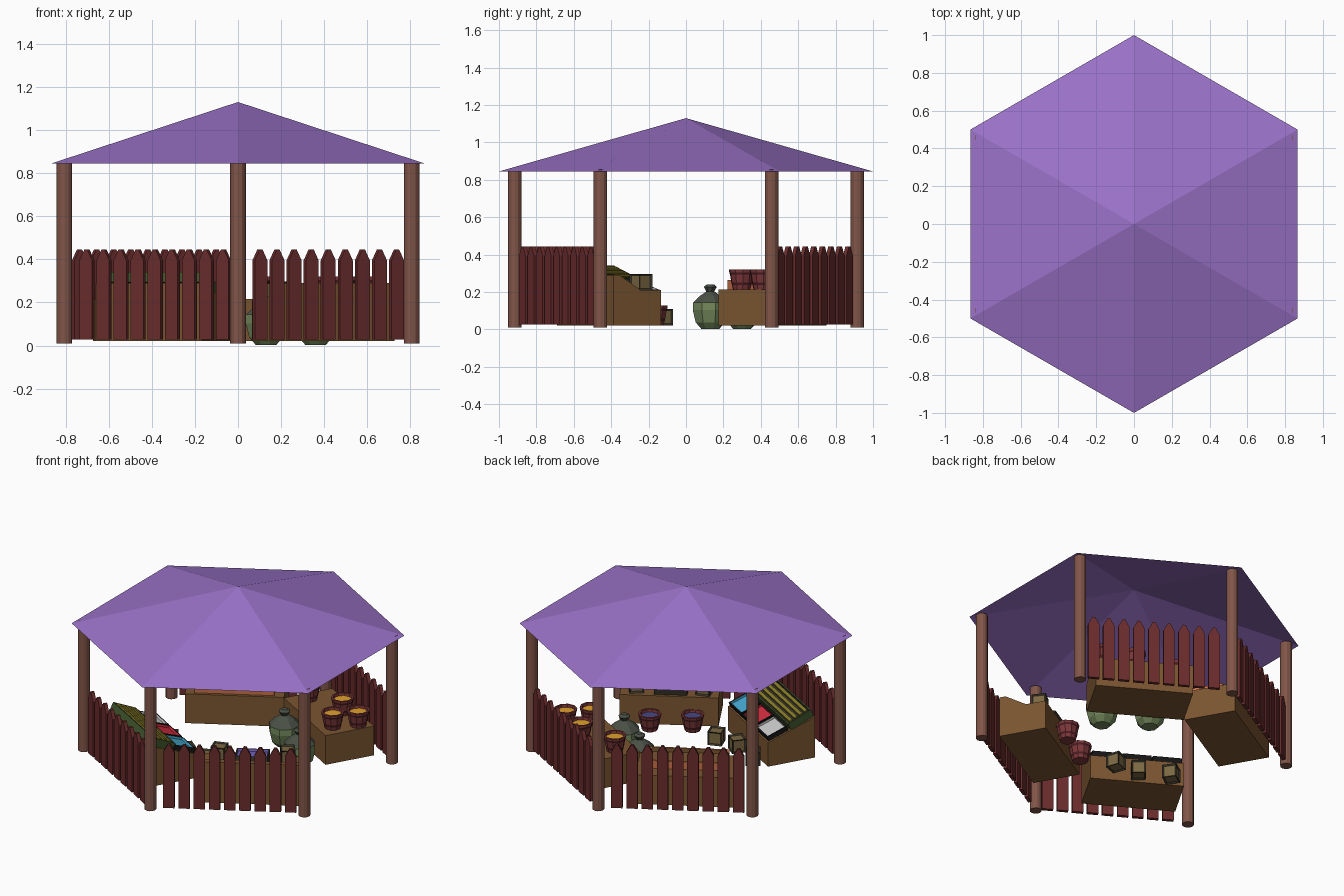
import bpy, bmesh, math
from mathutils import Matrix, Vector

if "Cube" in bpy.data.objects:
    bpy.data.objects.remove(bpy.data.objects["Cube"])

def mat(name, hexcol):
    m = bpy.data.materials.new(name)
    lin = [(int(hexcol[i:i + 2], 16) / 255) ** 2.2 for i in (0, 2, 4)]
    m.diffuse_color = (*lin, 1)
    m.use_nodes = True
    m.node_tree.nodes["Principled BSDF"].inputs["Base Color"].default_value = m.diffuse_color
    return m

PURPLE = mat("purple_cloth", "9A72C8")
POST = mat("post_wood", "80564A")
PICKET = mat("fence_wood", "6A3030")
BROWN = mat("counter_wood", "7A5634")
FRAME = mat("dark_frame", "3A372E")
CRATE = mat("crate_wood", "7A6844")
BLACK = mat("tray_dark", "1E1C1C")
BUCKET = mat("bucket_wood", "7C3A3C")
BAND = mat("bucket_band", "4A2226")
ORANGE = mat("orange_goods", "E0A030")
INDIGO = mat("indigo_goods", "4A4880")
SACK = mat("sack_cloth", "71855A")
SACKTOP = mat("sack_top", "4C5248")
GREEN = mat("green_tray", "40532F")
OLIVE = mat("olive_goods", "857A2C")
SALMON = mat("salmon_tray", "C8704A")
RED, BLUE, WHITE = mat("red_goods", "D03040"), mat("blue_goods", "48A8D0"), mat("pale_goods", "C8C8C8")
VIOLET = mat("violet_goods", "7A68C8")

def finish(name, bm, mats, M=Matrix(), closed=True):
    bm.transform(M)
    if closed:
        bmesh.ops.recalc_face_normals(bm, faces=bm.faces)
    me = bpy.data.meshes.new(name)
    bm.to_mesh(me)
    bm.free()
    for m in mats:
        me.materials.append(m)
    ob = bpy.data.objects.new(name, me)
    bpy.context.collection.objects.link(ob)
    return ob

def prism(bm, pts, move):
    """Extrude a closed outline of 3D points by a vector."""
    f = bm.faces.new([bm.verts.new(p) for p in pts])
    new = bmesh.ops.extrude_face_region(bm, geom=[f])["geom"]
    bmesh.ops.translate(bm, vec=move, verts=[v for v in new if isinstance(v, bmesh.types.BMVert)])

def frame(sx, sy):
    """Axes of one fenced side: x along the fence, y outward."""
    c, s = math.cos(math.pi / 6), 0.5
    return Matrix(((sx * c, sx * s, 0, 0), (-sy * s, sy * c, 0, 0), (0, 0, 1, 0), (0, 0, 0, 1)))

def box(size, centre):
    bm = bmesh.new()
    bmesh.ops.create_cube(bm, size=1, matrix=Matrix.Translation(centre) @ Matrix.Diagonal((*size, 1)))
    return bm

def place(x, y, z, tilt=0, turn=0):
    return Matrix.Translation((x, y, z)) @ Matrix.Rotation(turn, 4, 'Z') @ Matrix.Rotation(tilt, 4, 'X')

def tray(name, size, M, rim_mat, goods, rim=0.012, deep=0.015):
    bm = box(size, (0, 0, size[2] / 2))
    bm.normal_update()
    top = max(bm.faces, key=lambda f: f.calc_center_median().z)
    bmesh.ops.inset_region(bm, faces=[top], thickness=rim, depth=0)
    top.material_index = 1
    new = bmesh.ops.extrude_face_region(bm, geom=[top])["geom"]
    bmesh.ops.delete(bm, geom=[top], context='FACES')
    bmesh.ops.translate(bm, vec=(0, 0, -deep), verts=[v for v in new if isinstance(v, bmesh.types.BMVert)])
    finish(name, bm, [rim_mat, goods], M)

def crate(name, M, s=0.088):
    bm = box((s, s, s), (0, 0, s / 2))
    bm.normal_update()
    panels = list(bm.faces)
    bmesh.ops.inset_individual(bm, faces=panels, thickness=0.013, depth=-0.008)
    for f in panels:
        f.material_index = 1
    finish(name, bm, [FRAME, CRATE], M)

def lathe(name, profile, mats, M, sides):
    """profile: (radius, z, material of the band that follows)."""
    bm = bmesh.new()
    rings = [[bm.verts.new((r * math.cos(2 * math.pi * i / sides), r * math.sin(2 * math.pi * i / sides), z))
              for i in range(sides)] for r, z, _ in profile]
    for k in range(len(rings) - 1):
        for i in range(sides):
            j = (i + 1) % sides
            f = bm.faces.new((rings[k][i], rings[k][j], rings[k + 1][j], rings[k + 1][i]))
            f.material_index = profile[k][2]
    bm.faces.new(rings[0][::-1]).material_index = profile[0][2]
    bm.faces.new(rings[-1]).material_index = profile[-1][2]
    finish(name, bm, mats, M)

def bucket(name, M, goods):
    lathe(name, [(.048, 0, 0), (.053, .022, 1), (.057, .036, 0), (.064, .078, 1), (.068, .09, 0),
                 (.070, .105, 0), (.058, .105, 0), (.055, .088, 2)], [BUCKET, BAND, goods], M, 10)

def sack(name, M):
    lathe(name, [(.05, 0, 0), (.082, .035, 0), (.098, .10, 0), (.096, .14, 1), (.06, .175, 1),
                 (.022, .20, 1), (.036, .225, 1), (.02, .238, 1)], [SACK, SACKTOP], M, 8)

# Six-sided roof, open underneath
bm = bmesh.new()
apex = bm.verts.new((0, 0, 1.13))
rim = [bm.verts.new((math.sin(i * math.pi / 3), math.cos(i * math.pi / 3), 0.845)) for i in range(6)]
for i in range(6):
    bm.faces.new((apex, rim[(i + 1) % 6], rim[i]))
finish("roof", bm, [PURPLE], closed=False)

# Posts at the corners
for i in range(6):
    a = i * math.pi / 3
    lathe(f"post_{i}", [(.036, .01, 0), (.036, .855, 0)], [POST],
          place(.93 * math.sin(a), .915 * math.cos(a), 0), 12)

FR, FL, BR, BL = frame(1, -1), frame(-1, -1), frame(1, 1), frame(-1, 1)

# Picket fences, leaving the left and right sides open
for name, M, start in (("front_right", FR, -.345), ("front_left", FL, -.385),
                       ("back_right", BR, -.345), ("back_left", BL, -.345)):
    bm = bmesh.new()
    for i in range(9):
        t, w = start + .0915 * i, .034
        prism(bm, [(t - w, .79, .028), (t + w, .79, .028), (t + w, .79, .395), (t + .008, .79, .445),
                   (t - .008, .79, .445), (t - w, .79, .395)], (0, .022, 0))
    finish(name + "_fence", bm, [PICKET], M)

# Counters: flat ones at the back, sloped display ones at the front
flat = [(.41, .022), (.73, .022), (.73, .215), (.41, .215)]
step = [(.405, .022), (.70, .022), (.70, .29), (.66, .29), (.53, .21), (.405, .21)]
ramp = [(.37, .022), (.68, .022), (.68, .29), (.37, .18)]
for name, M, prof, t0, t1 in (("back_right", BR, flat, -.23, .36), ("back_left", BL, flat, -.24, .355),
                              ("front_right", FR, step, -.16, .435), ("front_left", FL, ramp, -.2, .37)):
    bm = bmesh.new()
    prism(bm, [(t0, r, z) for r, z in prof], (t1 - t0, 0, 0))
    finish(name + "_counter", bm, [BROWN], M)

# Front left: sloped goods trays and striped produce rack
slope = math.atan2(.11, .31)
for i, goods in enumerate((BLUE, RED, WHITE)):
    tray(f"goods_tray_{i}", (.175, .14, .03), FL @ place(-.1 + .185 * i, .445, .207, slope), BLACK, goods)
R = FL @ place(.085, .60, .262, slope + .08)
tray("produce_rack", (.56, .165, .05), R, GREEN, FRAME)
for i in range(4):
    finish(f"produce_row_{i}", box((.53, .02, .02), (0, -.054 + .036 * i, .044)), [OLIVE], R)

# Crates standing on the floor
for i, (x, y, a) in enumerate(((-.057, -.235, .35), (-.22, -.22, .9), (-.40, -.13, .6))):
    crate(f"floor_crate_{i}", place(x, y, .022, 0, a))

# Front right: crates and violet tray on the counter, buckets in front
crate("counter_crate_0", FR @ place(-.07, .47, .21, 0, .2))
crate("counter_crate_1", FR @ place(.34, .475, .21, 0, -.15))
tray("violet_tray", (.2, .17, .06), FR @ place(.13, .51, .21, .15), FRAME, VIOLET)
for i, (x, y) in enumerate(((.38, -.165), (.165, -.305))):
    bucket(f"floor_bucket_{i}", place(x, y, .022), INDIGO)

# Back right: buckets on the counter, sacks in front
for i, (t, r) in enumerate(((.11, .64), (.27, .50), (.31, .65), (-.15, .54))):
    bucket(f"counter_bucket_{i}", BR @ place(t, r, .215), ORANGE)
sack("sack_0", place(.36, .13, .003, 0, .3))
sack("sack_1", place(.13, .30, .003, 0, .3))

# Back left: long salmon tray
tray("long_tray", (.48, .2, .05), BL @ place(.06, .53, .215), SALMON, BROWN, .02, .025)
